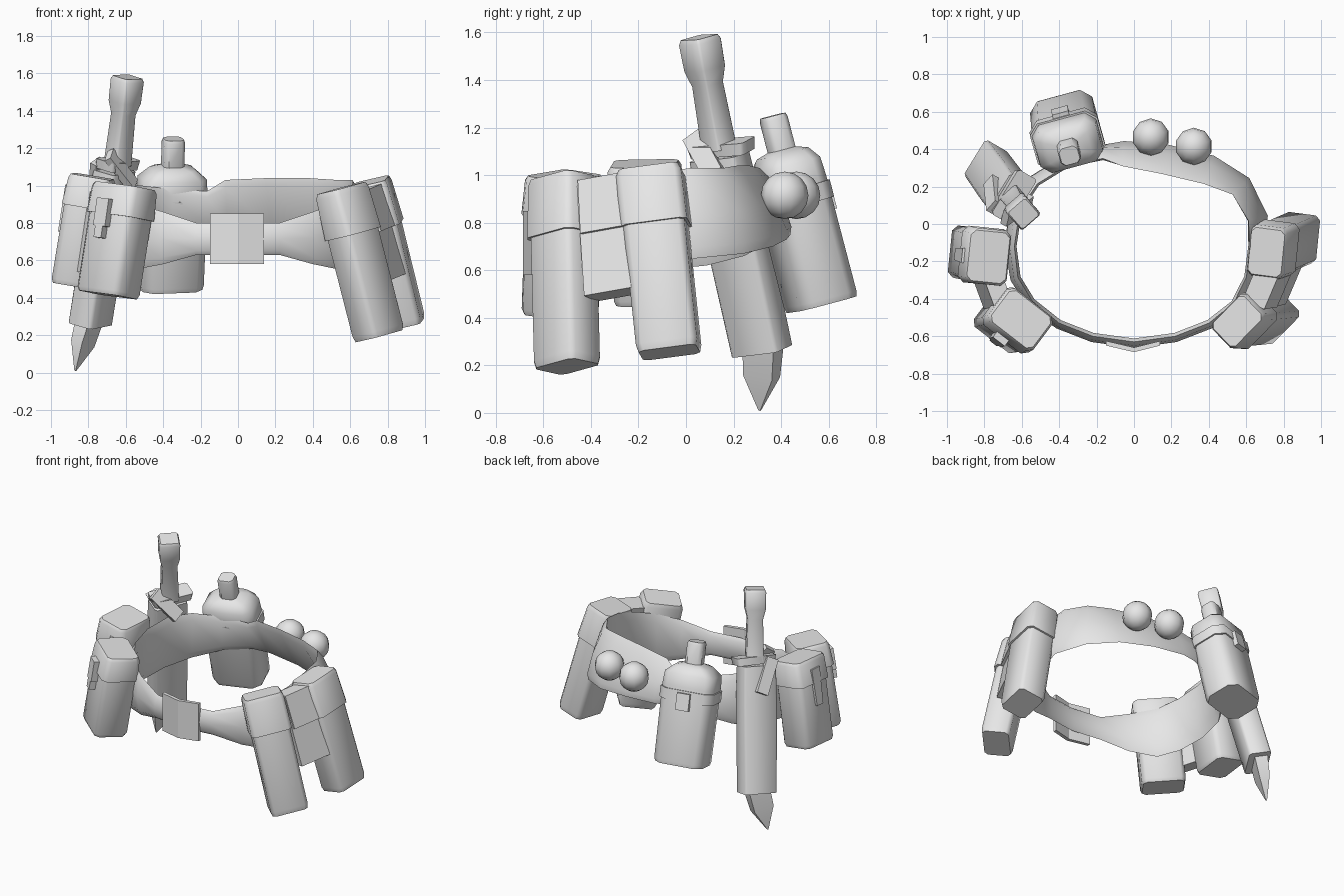
import bpy, bmesh, math
from mathutils import Vector

if "Cube" in bpy.data.objects:
    bpy.data.objects.remove(bpy.data.objects["Cube"])

gray = bpy.data.materials.new("plain_gray")
gray.diffuse_color = (0.8, 0.8, 0.8, 1)
gray.use_nodes = True
gray.node_tree.nodes["Principled BSDF"].inputs["Base Color"].default_value = gray.diffuse_color


def finish(name, bm, angle=40):
    bmesh.ops.recalc_face_normals(bm, faces=bm.faces)
    me = bpy.data.meshes.new(name)
    bm.to_mesh(me)
    bm.free()
    ob = bpy.data.objects.new(name, me)
    bpy.context.collection.objects.link(ob)
    me.materials.append(gray)
    bpy.ops.object.select_all(action='DESELECT')
    ob.select_set(True)
    bpy.context.view_layer.objects.active = ob
    bpy.ops.object.shade_smooth_by_angle(angle=math.radians(angle))
    return ob


def skin(bm, rings, closed=False):
    n = len(rings[0])
    pairs = list(zip(rings, rings[1:] + rings[:1])) if closed else list(zip(rings, rings[1:]))
    for a, b in pairs:
        for i in range(n):
            j = (i + 1) % n
            bm.faces.new((a[i], a[j], b[j], b[i]))
    if not closed:
        bm.faces.new(rings[0])
        bm.faces.new(rings[-1])


def tilted(name, top, bottom, tangent, stations, chamfer=0.3, angle=50):
    """Loft chamfered rectangles down a slanted axis.
    stations: (fraction along axis, half width, half depth)"""
    top, bottom = Vector(top), Vector(bottom)
    axis = (bottom - top).normalized()
    t = Vector((tangent[0], tangent[1], 0))
    t = (t - axis * t.dot(axis)).normalized()
    d = axis.cross(t)
    bm = bmesh.new()
    rings = []
    for f, w, h in stations:
        c = top.lerp(bottom, f)
        k = chamfer * min(w, h)
        pts = [(w, h - k), (w - k, h), (k - w, h), (-w, h - k),
               (-w, k - h), (k - w, -h), (w - k, -h), (w, k - h)]
        if chamfer == 0:
            pts = [(w, h), (-w, h), (-w, -h), (w, -h)]
        rings.append([bm.verts.new(c + t * u + d * v) for u, v in pts])
    skin(bm, rings)
    return finish(name, bm, angle)


# Belt: each station is x, y of the middle, low z, high z, outward lean of the bottom
belt = [(0, -.63, .63, .80, 0), (.22, -.6, .63, .80, 0), (.40, -.53, .58, .86, 0),
        (.54, -.43, .55, .91, .01), (.62, -.29, .57, .96, .02), (.65, -.12, .62, 1.01, .03),
        (.66, .03, .65, 1.03, .05), (.57, .20, .67, 1.03, .06), (.40, .29, .70, 1.04, .08),
        (.17, .345, .73, 1.04, .08), (-.06, .375, .75, 1.03, .065), (-.17, .38, .76, .97, .03),
        (-.36, .335, .72, .98, .02), (-.53, .23, .66, 1.0, .02), (-.63, .08, .62, 1.0, .02),
        (-.66, -.12, .60, .98, .02), (-.63, -.29, .57, .95, .01), (-.55, -.42, .55, .90, .01),
        (-.40, -.53, .58, .86, 0), (-.22, -.6, .63, .80, 0)]
bm = bmesh.new()
rings = []
for i, (x, y, lo, hi, lean) in enumerate(belt):
    p, q = belt[i - 1], belt[(i + 1) % len(belt)]
    out = Vector((q[1] - p[1], p[0] - q[0], 0)).normalized()
    mid, half = (lo + hi) / 2, (hi - lo) / 2
    ring = []
    for o, v in [(.0, 1), (.02, .75), (.032, 0), (.02, -.75), (0, -1), (-.018, -.7), (-.018, .7)]:
        ring.append(bm.verts.new(Vector((x, y, mid + v * half)) + out * (o - v * lean)))
    rings.append(ring)
skin(bm, rings, closed=True)
finish("belt", bm, 50)

# Buckle: plate folded at the middle
bm = bmesh.new()
rings = [[bm.verts.new((x, y + dy, z)) for dy, z in [(0, .58), (0, .85), (.025, .85), (.025, .58)]]
         for x, y in [(-.15, -.65), (0, -.685), (.14, -.65)]]
skin(bm, rings)
finish("buckle", bm, 20)


# Pouches with a flap over the upper part
def pouch(name, top, bottom, tangent, w, h, flap):
    tilted(name, top, bottom, tangent,
           [(0.02, w * .97, h * .93), (flap, w, h), (.96, w, h), (1, w * .94, h * .92)], .25)
    tilted(name + "_flap", top, bottom, tangent,
           [(-.015, w * .97, h * .92), (.02, w + .008, h), (flap, w + .012, h + .012)], .25)


pouch("right_front_pouch", (.555, -.52, .975), (.755, -.5, .195), (.72, .69), .125, .095, .3)
pouch("right_back_pouch", (.71, -.15, 1.01), (.895, -.07, .255), (.13, .99), .13, .1, .3)
pouch("left_front_pouch", (-.605, -.51, .99), (-.695, -.53, .415), (.8, -.6), .145, .115, .27)
pouch("left_side_pouch", (-.78, -.175, 1.04), (-.875, -.155, .465), (.1, .99), .14, .115, .27)

# Webs joining each pair of pouches, and the right web's flap
tilted("right_pouch_web", (.685, -.325, .96), (.805, -.295, .5), (.42, .9),
       [(0, .12, .06), (1, .12, .06)], 0)
tilted("right_web_flap", (.685, -.32, .985), (.745, -.305, .76), (.42, .9),
       [(0, .12, .065), (1, .12, .075)], 0)
tilted("left_pouch_web", (-.73, -.345, .96), (-.79, -.345, .53), (.35, -.93),
       [(0, .1, .05), (1, .1, .05)], 0)
# Pouch closing tabs
tilted("left_front_tab", (-.705, -.605, .93), (-.735, -.615, .72), (.8, -.6),
       [(0, .04, .03), (.7, .04, .03), (.71, .025, .03), (1, .025, .03)], 0)
tilted("left_side_tab", (-.89, -.17, 1.0), (-.93, -.165, .75), (.1, .99),
       [(0, .04, .03), (1, .03, .03)], 0)

# Knife: sheath, blade tip, guard, grip
kt = (.5, .86)
tilted("sheath", (-.66, .14, 1.08), (-.79, .32, .26), kt,
       [(0, .115, .07), (.3, .12, .075), (1, .115, .075)], .2)
tilted("blade", (-.79, .325, .30), (-.87, .31, .01), kt,
       [(0, .075, .045), (.5, .07, .035), (1, .004, .004)], 0)
tilted("guard", (-.64, .145, 1.14), (-.65, .155, 1.09), kt,
       [(0, .14, .06), (1, .13, .06)], .2)
tilted("grip", (-.59, .055, 1.58), (-.645, .14, 1.11), (.75, .66),
       [(0, .06, .06), (.04, .068, .068), (.28, .066, .066), (.42, .05, .05), (1, .058, .055)],
       .15, 50)
tilted("inner_sheath_strap", (-.69, .03, 1.165), (-.56, .12, 1.0), (.5, .86),
       [(0, .045, .02), (1, .045, .02)], 0)
tilted("outer_sheath_strap", (-.75, .09, 1.13), (-.765, .23, .93), kt,
       [(0, .04, .02), (1, .04, .02)], 0)

# Flask: body with shoulder and neck, strap, strap plate
ft = (.96, .27)
top, bot = (-.345, .365, 1.25), (-.37, .57, .455)
tilted("flask", top, bot, ft,
       [(0, .05, .048), (.02, .056, .053), (.18, .056, .053), (.2, .115, .095), (.26, .172, .122),
        (.36, .178, .126), (.97, .172, .13), (1, .165, .125)], .4, 45)
tilted("flask_strap", top, bot, ft, [(.385, .187, .135), (.475, .187, .135)], .4)
tilted("flask_strap_plate", (-.39, .577, .965), (-.395, .607, .855), ft,
       [(0, .045, .018), (1, .045, .018)], 0)

# Two round balls on the back
for name, loc in [("middle_ball", (.09, .465, .915)), ("right_ball", (.32, .415, .915))]:
    bm = bmesh.new()
    bmesh.ops.create_uvsphere(bm, u_segments=10, v_segments=8, radius=.1)
    bmesh.ops.translate(bm, verts=bm.verts, vec=loc)
    finish(name, bm, 60)
